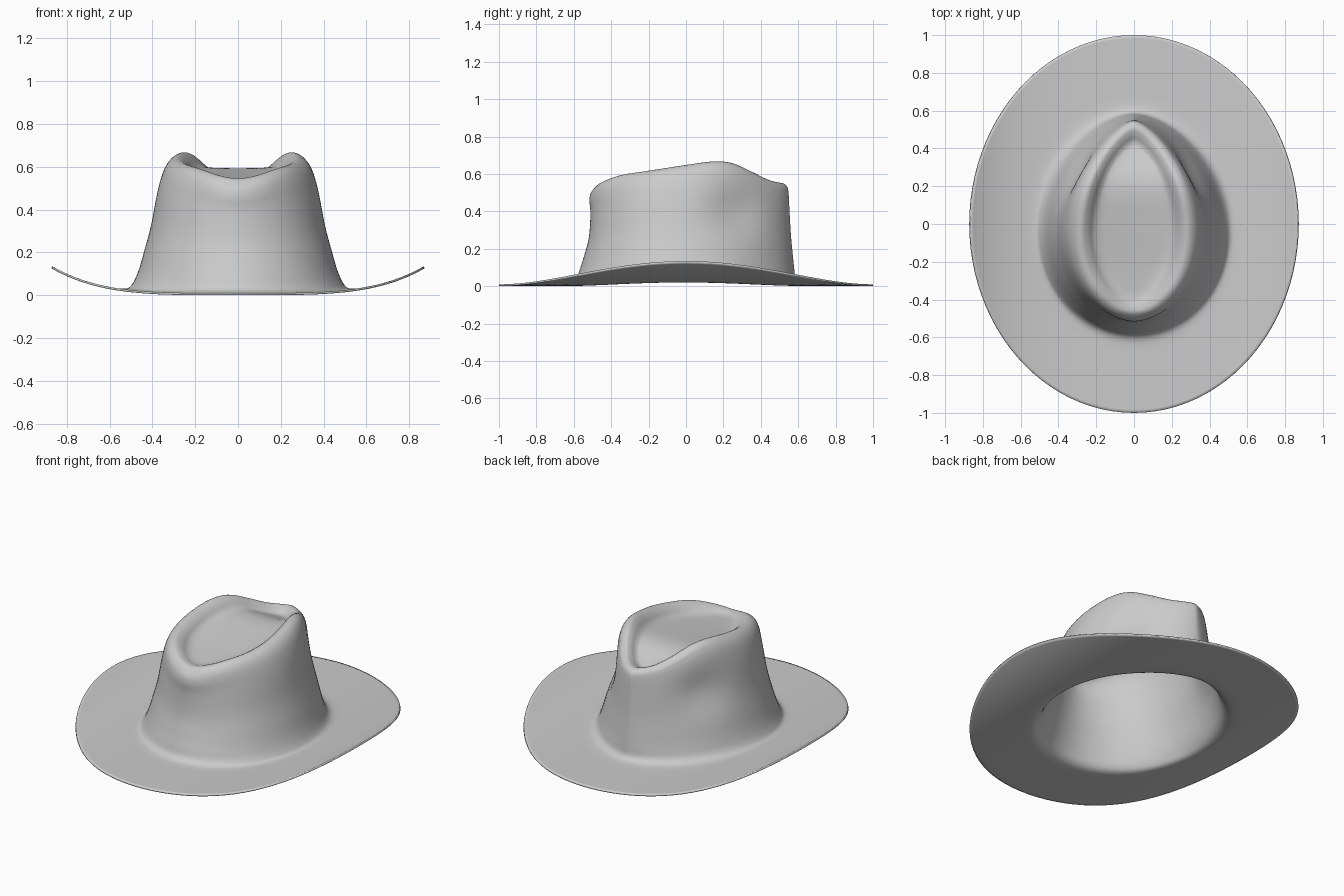
import bpy, bmesh, math

if "Cube" in bpy.data.objects:
    bpy.data.objects.remove(bpy.data.objects["Cube"])

SEGS, SUB = 96, 5

# Crown ridge height along y (front to back)
RIDGE = [(-0.62, 0.49), (-0.51, 0.51), (-0.45, 0.55), (-0.35, 0.588), (-0.2, 0.612), (0.0, 0.643),
         (0.15, 0.662), (0.25, 0.652), (0.35, 0.607), (0.45, 0.56), (0.55, 0.542), (0.62, 0.54)]

# Rings from brim edge up the wall and into the crown dish:
# half width, front extent, back extent, centre y, tip sharpness front / back, height fraction
RINGS = [
    (0.87, 1.00, 1.00, 0.0, 1.0, 1.0, 0.0),
    (0.76, 0.88, 0.88, 0.0, 1.0, 1.0, 0.0),
    (0.65, 0.76, 0.76, 0.0, 1.0, 1.0, 0.0),
    (0.565, 0.67, 0.67, -0.01, 1.0, 1.0, 0.0),
    (0.515, 0.615, 0.61, -0.03, 1.0, 1.08, 0.012),
    (0.487, 0.583, 0.582, -0.05, 1.0, 1.15, 0.06),
    (0.46, 0.565, 0.574, -0.05, 1.0, 1.2, 0.16),
    (0.435, 0.542, 0.566, -0.05, 1.0, 1.25, 0.30),
    (0.402, 0.515, 0.556, -0.05, 1.0, 1.3, 0.50),
    (0.372, 0.506, 0.548, -0.05, 1.05, 1.35, 0.75),
    (0.345, 0.511, 0.544, -0.05, 1.1, 1.4, 0.90),
    (0.315, 0.502, 0.536, -0.05, 1.1, 1.4, 0.975),
    (0.28, 0.475, 0.51, -0.05, 1.1, 1.4, 1.0),
    (0.247, 0.44, 0.475, -0.04, 1.1, 1.35, 0.972),
    (0.215, 0.395, 0.435, -0.03, 1.1, 1.3, 0.92),
    (0.175, 0.33, 0.385, 0.0, 1.0, 1.2, 0.895),
    (0.10, 0.18, 0.24, 0.02, 1.0, 1.1, 0.888),
    (0.02, 0.01, 0.08, 0.035, 1.0, 1.0, 0.885),
]


def catmull(p0, p1, p2, p3, t):
    return [0.5 * (2 * b + (c - a) * t + (2 * a - 5 * b + 4 * c - d) * t * t
                   + (3 * b - a - 3 * c + d) * t ** 3) for a, b, c, d in zip(p0, p1, p2, p3)]


def smooth_rows(rows, sub):
    out = []
    n = len(rows)
    for i in range(n - 1):
        p0, p3 = rows[max(i - 1, 0)], rows[min(i + 2, n - 1)]
        out += [catmull(p0, rows[i], rows[i + 1], p3, k / sub) for k in range(sub)]
    return out + [list(rows[-1])]


RIDGE_FINE = smooth_rows(RIDGE, 8)


def ridge(y):
    if y <= RIDGE_FINE[0][0]:
        return RIDGE_FINE[0][1]
    for (y0, z0), (y1, z1) in zip(RIDGE_FINE, RIDGE_FINE[1:]):
        if y <= y1:
            return z0 + (z1 - z0) * (y - y0) / (y1 - y0)
    return RIDGE_FINE[-1][1]


def ring_point(row, a):
    w, front, back, cy, pf, pb, s = row
    c, sn = math.cos(a), math.sin(a)
    p = pb if c > 0 else pf
    x = math.copysign(w * abs(sn) ** p, sn)
    y = cy + c * ((back - cy) if c > 0 else (front + cy))
    s = max(s, 0)
    brim = 0.005 + 0.125 * (abs(x) / 0.87) ** 4
    z = brim * (1 - s) + s * ridge(y)
    return x, y, z


def pinch(x, y, z):
    # shallow hand dents on both sides of the crown wall
    d = 0.035 * math.exp(-((y - 0.27) / 0.14) ** 2 - ((z - 0.40) / 0.13) ** 2)
    return x - math.copysign(min(d, abs(x)), x), y, z


# Felt hat: brim and crown in one shell
bm = bmesh.new()
rows = smooth_rows(RINGS, SUB)
wall_end = 11 * SUB
loops = []
for i, row in enumerate(rows):
    pts = [ring_point(row, 2 * math.pi * k / SEGS) for k in range(SEGS)]
    if i < wall_end:
        pts = [pinch(*p) if row[6] > 0.05 else p for p in pts]
    loops.append([bm.verts.new(p) for p in pts])
for lo, hi in zip(loops, loops[1:]):
    for k in range(SEGS):
        j = (k + 1) % SEGS
        bm.faces.new((lo[k], lo[j], hi[j], hi[k]))
bm.faces.new(loops[-1])
bmesh.ops.recalc_face_normals(bm, faces=bm.faces)

mesh = bpy.data.meshes.new("felt_hat")
bm.to_mesh(mesh)
bm.free()
hat = bpy.data.objects.new("felt_hat", mesh)
bpy.context.collection.objects.link(hat)

# Felt thickness
solid = hat.modifiers.new("thickness", 'SOLIDIFY')
solid.thickness = 0.01
solid.offset = 0

bpy.context.view_layer.objects.active = hat
hat.select_set(True)
bpy.ops.object.shade_smooth_by_angle(angle=math.radians(50))
